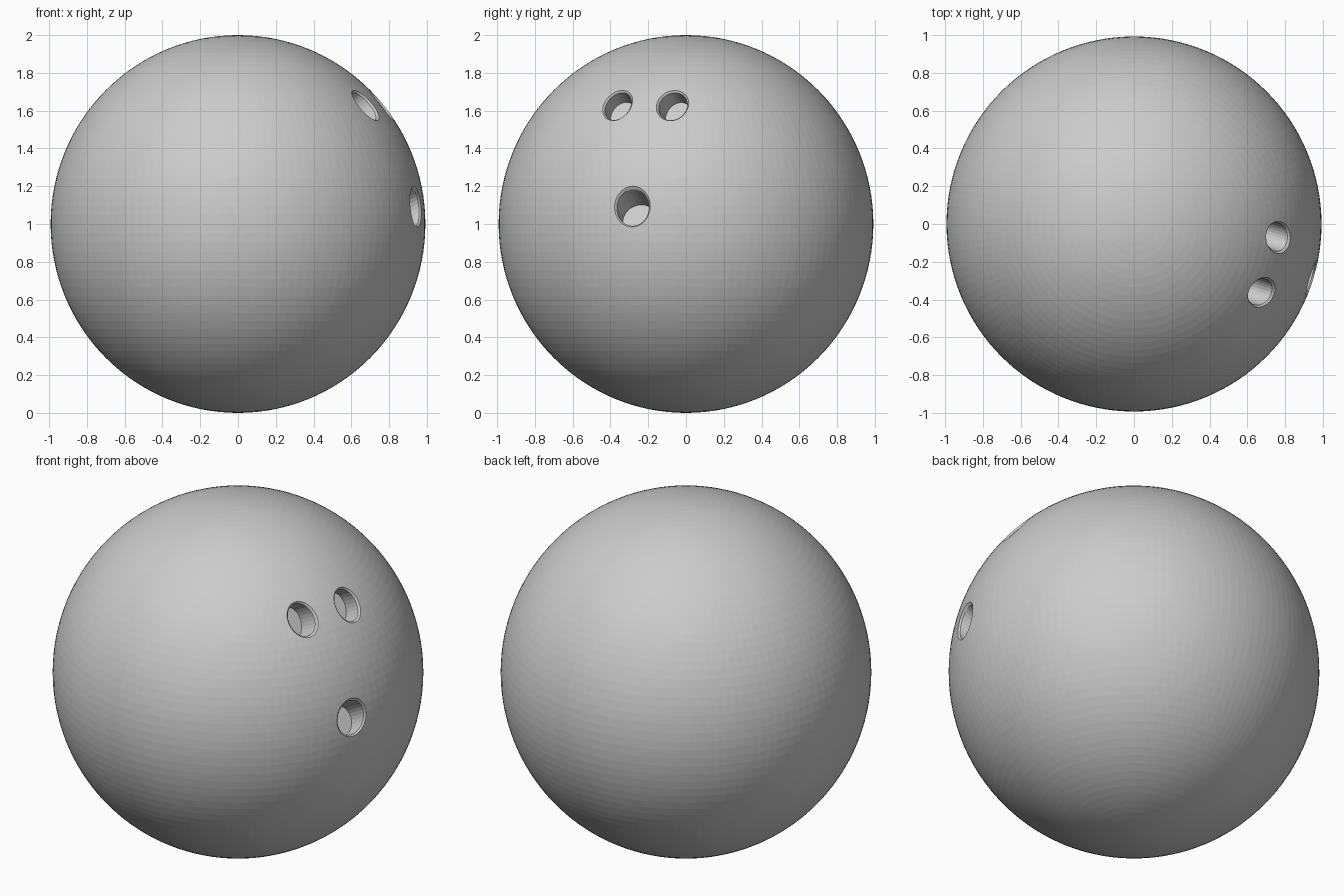
import bpy, bmesh, math
from mathutils import Vector

if "Cube" in bpy.data.objects:
    bpy.data.objects.remove(bpy.data.objects["Cube"])

RX, RZ = 0.992, 1.0          # ball radii, sideways and upright
CENTRE = Vector((0, 0, 1))
AXIS = Vector((0.83, -0.255, 0.49)).normalized()   # shared drilling direction
SIDES = 28

grey = bpy.data.materials.new("plain grey")
grey.diffuse_color = (0.6, 0.6, 0.6, 1)
grey.use_nodes = True
grey.node_tree.nodes["Principled BSDF"].inputs["Base Color"].default_value = grey.diffuse_color


def new_object(name, bm):
    me = bpy.data.meshes.new(name)
    bm.to_mesh(me)
    bm.free()
    me.materials.append(grey)
    ob = bpy.data.objects.new(name, me)
    bpy.context.collection.objects.link(ob)
    return ob


def to_surface(p):
    """Slide p along the drilling axis until it meets the ball."""
    s = Vector((1 / RX, 1 / RX, 1 / RZ))
    q, d = p * s, AXIS * s
    a, b, c = d.dot(d), q.dot(d), q.dot(q) - 1
    return p + AXIS * ((-b + math.sqrt(b * b - a * c)) / a)


def hole_cutter(name, at, across, along, depth):
    """Flat-bottomed drill with a small flare where it meets the surface."""
    mid = to_surface(Vector(at))
    u = AXIS.cross(Vector((0, 0, 1))).normalized()
    v = u.cross(AXIS).normalized()
    bm = bmesh.new()
    rings = [[], [], [], []]
    for i in range(SIDES):
        t = 2 * math.pi * i / SIDES
        c, s = math.cos(t), math.sin(t)
        off = u * across * c + v * along * s
        edge = u * c + v * s
        rings[0].append(mid + off - AXIS * depth)
        rings[1].append(to_surface(mid + off) - AXIS * 0.012)
        rings[2].append(to_surface(mid + off + edge * 0.011) + AXIS * 0.001)
        rings[3].append(mid + off + edge * 0.011 + AXIS * 0.2)
    rings = [[bm.verts.new(p + CENTRE) for p in r] for r in rings]
    for lo, hi in zip(rings, rings[1:]):
        for i in range(SIDES):
            j = (i + 1) % SIDES
            bm.faces.new((lo[i], lo[j], hi[j], hi[i]))
    bm.faces.new(rings[0])
    bm.faces.new(rings[-1])
    bmesh.ops.recalc_face_normals(bm, faces=bm.faces)
    ob = new_object(name, bm)
    ob.hide_render = True
    return ob


# Ball
bm = bmesh.new()
bmesh.ops.create_uvsphere(bm, u_segments=128, v_segments=64, radius=1)
bmesh.ops.scale(bm, vec=(RX, RX, RZ), verts=bm.verts)
bmesh.ops.translate(bm, vec=CENTRE, verts=bm.verts)
ball = new_object("ball", bm)

# Two finger holes and the thumb hole
cutters = [
    hole_cutter("finger_hole_front", (0.67, -0.36, 0.625), 0.074, 0.092, 0.135),
    hole_cutter("finger_hole_back", (0.76, -0.07, 0.625), 0.074, 0.092, 0.135),
    hole_cutter("thumb_hole", (0.945, -0.285, 0.095), 0.089, 0.089, 0.145),
]
for c in cutters:
    m = ball.modifiers.new(c.name, 'BOOLEAN')
    m.operation = 'DIFFERENCE'
    m.solver = 'EXACT'
    m.object = c

# Bake the cuts and drop the drills
deps = bpy.context.evaluated_depsgraph_get()
baked = bpy.data.meshes.new_from_object(ball.evaluated_get(deps))
ball.modifiers.clear()
ball.data = baked
baked.materials.clear()
baked.materials.append(grey)
for p in baked.polygons:
    p.material_index = 0
for c in cutters:
    bpy.data.objects.remove(c)
